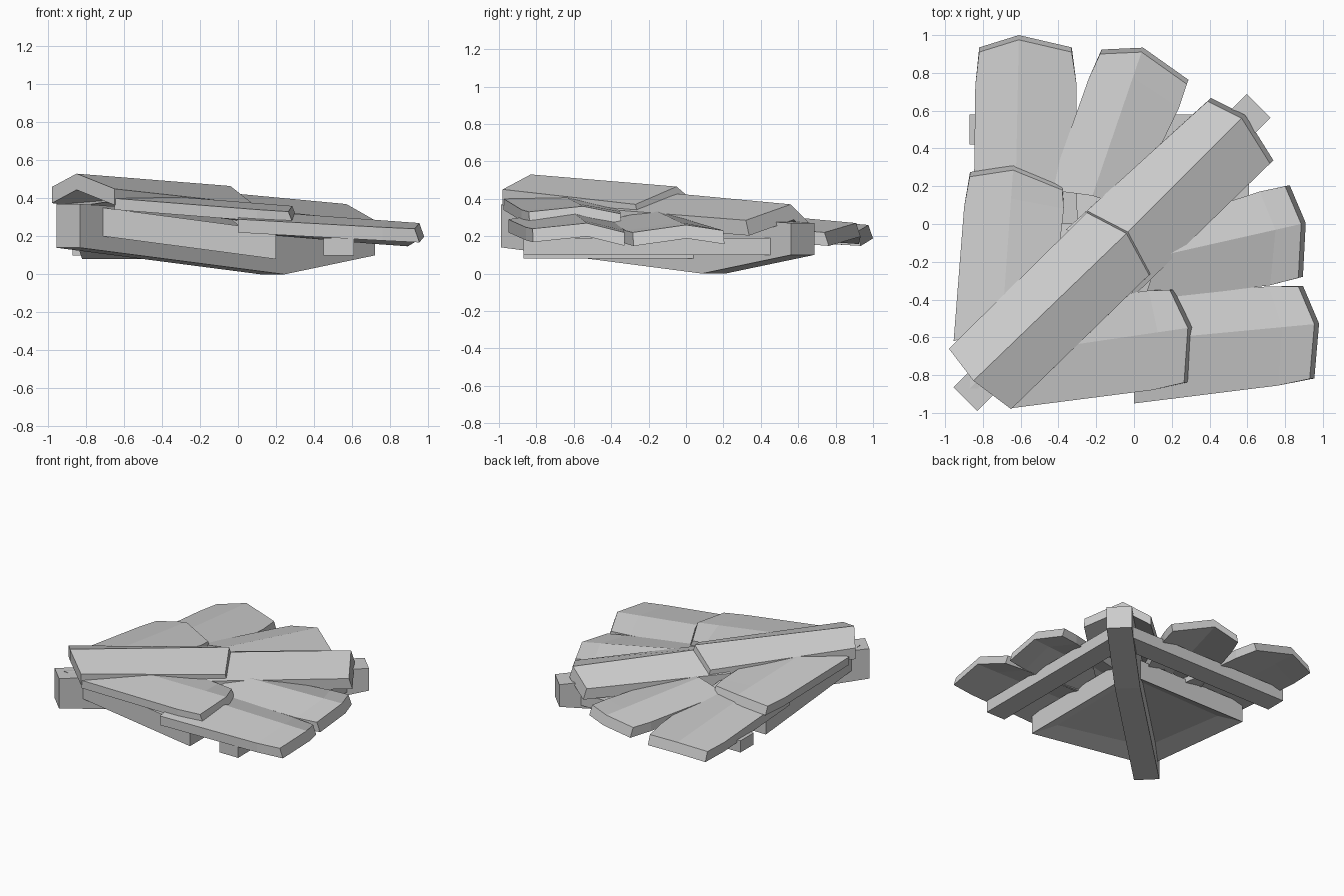
import bpy
import bmesh
from mathutils import Vector

cube = bpy.data.objects.get("Cube")
if cube:
    bpy.data.objects.remove(cube, do_unlink=True)

grey = bpy.data.materials.new("plain_grey")
grey.use_nodes = True
tone = (0.6, 0.6, 0.6, 1)
grey.diffuse_color = tone
grey.node_tree.nodes["Principled BSDF"].inputs["Base Color"].default_value = tone


def finish(name, bm):
    bmesh.ops.recalc_face_normals(bm, faces=bm.faces)
    mesh = bpy.data.meshes.new(name)
    bm.to_mesh(mesh)
    bm.free()
    mesh.materials.append(grey)
    obj = bpy.data.objects.new(name, mesh)
    bpy.context.collection.objects.link(obj)
    return obj


def loft(bm, rings):
    """Join closed rings of points into a capped solid."""
    rows = [[bm.verts.new(p) for p in ring] for ring in rings]
    n = len(rows[0])
    for a, b in zip(rows, rows[1:]):
        for i in range(n):
            j = (i + 1) % n
            bm.faces.new((a[i], a[j], b[j], b[i]))
    return bm.faces.new(rows[0]), bm.faces.new(rows[-1])


def tile(name, near, far, thick, flare=0.0):
    """Bent tile: side, crest and side points at each end, optional widening."""
    near = [Vector(p) for p in near]
    far = [Vector(p) for p in far]
    along = (far[1] - near[1]).normalized()
    stations = [near, far]
    if flare:
        mid = [a.lerp(b, 0.82) for a, b in zip(near, far)]
        for i in (0, 2):
            mid[i] += (mid[i] - mid[1]) * flare
        stations.insert(1, mid)
    rings = []
    for top in stations:
        push = along * (0.025 if top is far else 0.0)
        under = [p + push - Vector((0, 0, thick)) for p in top]
        rings.append(top + under[::-1])
    bm = bmesh.new()
    loft(bm, rings)
    return finish(name, bm)


# Hip ridge tiles, the upper overlapping the lower
tile("upper_ridge_tile",
     [(-.98, -.66, .46), (-.85, -.83, .53), (-.65, -.98, .45)],
     [(-.25, .06, .37), (-.04, -.05, .465), (.08, -.27, .37)], .085)
tile("lower_ridge_tile",
     [(-.36, -.03, .34), (-.12, -.13, .435), (0, -.38, .34)],
     [(.39, .65, .28), (.57, .56, .37), (.72, .32, .285)], .08)

# Tiles on the back slope
tile("back_outer_tile",
     [(-.85, -.05, .29), (-.63, 0, .34), (-.30, 0, .29)],
     [(-.82, .91, .22), (-.61, .975, .26), (-.33, .91, .22)], .07, .07)
tile("back_hip_tile",
     [(-.45, .18, .29), (-.22, .15, .34), (-.02, .08, .29)],
     [(-.18, .90, .23), (.04, .91, .27), (.28, .74, .22)], .07, .05)
tile("back_upper_tile",
     [(-.955, -.62, .40), (-.70, -.55, .44), (-.42, -.35, .40)],
     [(-.87, .25, .33), (-.64, .285, .37), (-.38, .18, .33)], .06, .06)

# Tiles on the side slope
tile("side_outer_tile",
     [(0, -.95, .29), (0, -.62, .34), (0, -.38, .29)],
     [(.93, -.82, .24), (.955, -.53, .27), (.87, -.33, .22)], .07, .04)
tile("side_hip_tile",
     [(.05, -.41, .29), (.13, -.17, .34), (.08, -.02, .29)],
     [(.87, -.285, .22), (.885, 0, .26), (.80, .20, .23)], .07, .06)
tile("side_upper_tile",
     [(-.65, -.975, .40), (-.60, -.68, .43), (-.42, -.42, .40)],
     [(.265, -.84, .33), (.285, -.55, .36), (.19, -.35, .32)], .06, .05)

# Diagonal hip beam with a rising tail
profile = [(-.91, .14), (.165, 0), (.642, .10), (.642, .27), (-.91, .37)]
skew, half = .017, .0625
bm = bmesh.new()
loft(bm, [[(s + skew + w, s - skew - w, z) for s, z in profile]
          for w in (-half, half)])
finish("hip_beam", bm)

# L-shaped batten under the tile ends
start, outer, inner, shift = -.87, .61, .45, .03
plan = [(outer, start), (outer, outer - shift), (start, outer - shift),
        (start, inner - shift), (inner, inner - shift), (inner, start)]
bm = bmesh.new()
loft(bm, [[(x, y, z) for x, y in plan] for z in (.10, .19)])
finish("eave_batten", bm)

# Folded roof deck with a recessed underside
edge, peak, low = .20, -.87, .08
corners = [(peak, peak, low + .142), (edge, peak, low),
           (edge, edge, low), (peak + .05, edge, low)]
bm = bmesh.new()
bottom = [bm.verts.new(c) for c in corners]
top = [bm.verts.new((x, y, z + .15)) for x, y, z in corners]
for i in range(4):
    j = (i + 1) % 4
    bm.faces.new((bottom[i], bottom[j], top[j], top[i]))
under = []
for a, b, c in ((0, 1, 2), (0, 2, 3)):
    under.append(bm.faces.new((bottom[a], bottom[c], bottom[b])))
    bm.faces.new((top[a], top[b], top[c]))
bmesh.ops.recalc_face_normals(bm, faces=bm.faces)
bmesh.ops.inset_region(bm, faces=under, thickness=.13, depth=-.04,
                       use_even_offset=True, use_boundary=True)
finish("roof_deck", bm)
